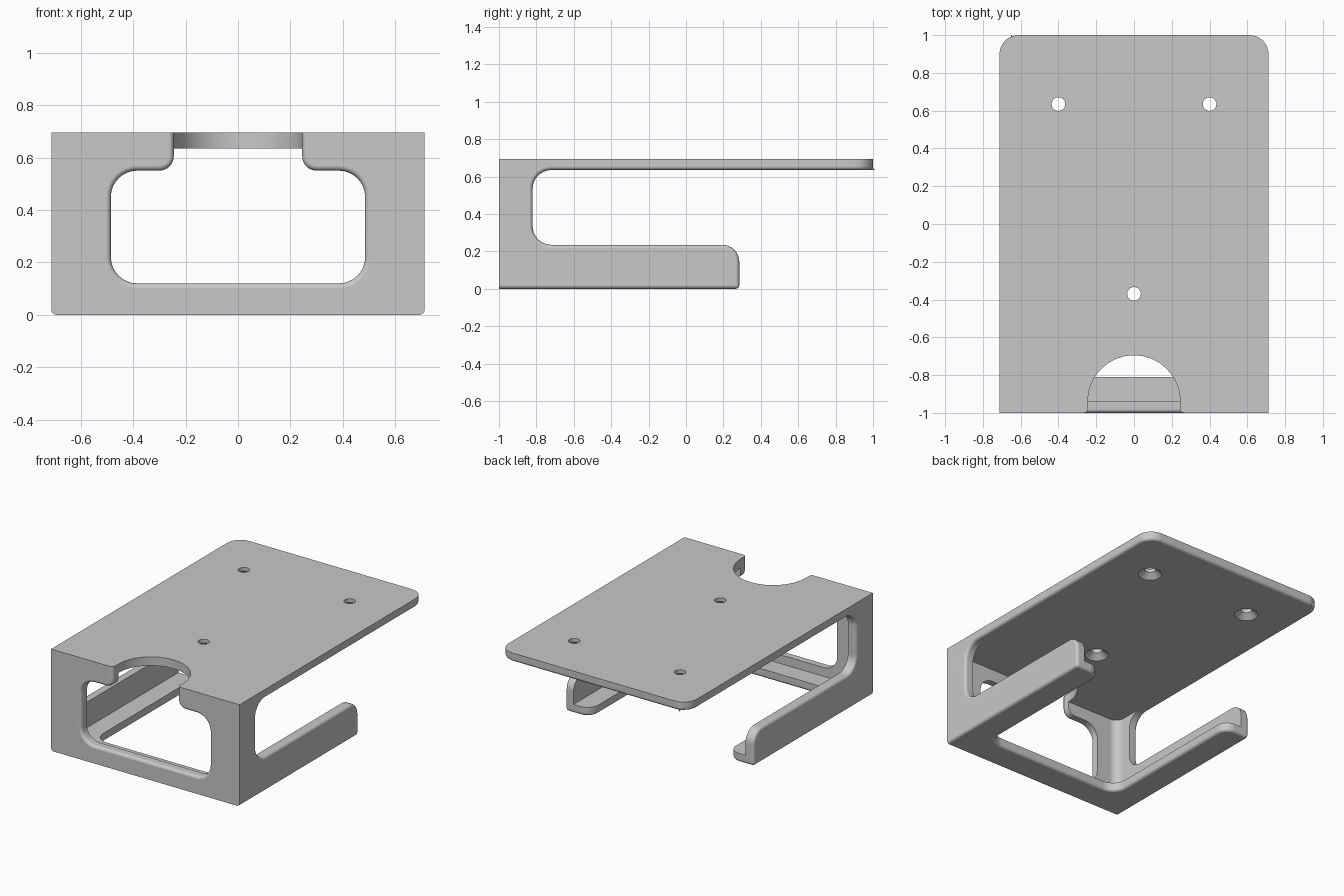
import bpy
import bmesh
from math import cos, sin, pi, radians
from mathutils import Matrix, Vector

cube = bpy.data.objects.get("Cube")
if cube:
    bpy.data.objects.remove(cube, do_unlink=True)

HALF_W, HEIGHT, UNDERSIDE = 0.712, 0.695, 0.635
ARM_TOP, ARM_END = 0.235, 0.285
SLOT = 0.245


def rounded(corners, steps=8):
    """Outline from right-angled corners (a, b, radius)."""
    out = []
    for i, (a, b, r) in enumerate(corners):
        p = Vector((a, b))
        if not r:
            out.append(p)
            continue
        to_prev = (Vector(corners[i - 1][:2]) - p).normalized()
        to_next = (Vector(corners[(i + 1) % len(corners)][:2]) - p).normalized()
        centre = p + (to_prev + to_next) * r
        for k in range(steps + 1):
            t = pi / 2 * k / steps
            out.append(centre - to_next * r * cos(t) - to_prev * r * sin(t))
    return out


def to_object(bm, name):
    bmesh.ops.remove_doubles(bm, verts=bm.verts[:], dist=1e-5)
    bmesh.ops.recalc_face_normals(bm, faces=bm.faces[:])
    mesh = bpy.data.meshes.new(name)
    bm.to_mesh(mesh)
    bm.free()
    obj = bpy.data.objects.new(name, mesh)
    bpy.context.collection.objects.link(obj)
    return obj


def prism(name, corners, axis, lo, hi):
    """Extrude a rounded outline along an axis from lo to hi."""
    place = {"x": lambda p, d: (d, p.x, p.y),
             "y": lambda p, d: (p.x, d, p.y),
             "z": lambda p, d: (p.x, p.y, d)}[axis]
    bm = bmesh.new()
    pts = rounded(corners)
    pts = [p for i, p in enumerate(pts) if (p - pts[i - 1]).length > 1e-5]
    face = bm.faces.new([bm.verts.new(place(p, lo)) for p in pts])
    geom = bmesh.ops.extrude_face_region(bm, geom=[face])["geom"]
    shift = Vector(place(Vector((0, 0)), hi - lo))
    bmesh.ops.translate(bm, vec=shift, verts=[v for v in geom if isinstance(v, bmesh.types.BMVert)])
    return to_object(bm, name)


def cone(name, x, y, lo, hi, r1, r2):
    bm = bmesh.new()
    bmesh.ops.create_cone(bm, cap_ends=True, segments=32, radius1=r1, radius2=r2,
                          depth=hi - lo, matrix=Matrix.Translation((x, y, (lo + hi) / 2)))
    return to_object(bm, name)


# Solid block with rounded rear corners
bracket = prism("mounting_bracket", [(-HALF_W, -1, 0), (HALF_W, -1, 0),
                                     (HALF_W, 1, 0.1), (-HALF_W, 1, 0.1)], "z", 0, HEIGHT)

cutters = [
    # Side opening that leaves the top plate and the lower arms
    prism("side_cutter", [(-0.82, UNDERSIDE, 0.1), (2, UNDERSIDE, 0), (2, -1, 0),
                          (ARM_END, -1, 0), (ARM_END, ARM_TOP, 0.09),
                          (-0.82, ARM_TOP, 0.1)], "x", -1, 1),
    # Hollow between the walls
    prism("cavity_cutter", [(-0.65, -0.94, 0.06), (0.65, -0.94, 0.06),
                            (0.65, 2, 0), (-0.65, 2, 0)], "z", 0.06, UNDERSIDE),
    # Floor opening that leaves a lip along the walls
    prism("floor_cutter", [(-0.52, -0.81, 0.1), (0.52, -0.81, 0.1), (0.52, ARM_END, 0.08),
                           (0.9, ARM_END, 0), (0.9, 2, 0), (-0.9, 2, 0),
                           (-0.9, ARM_END, 0), (-0.52, ARM_END, 0.08)], "z", -0.1, 0.1),
    # Front window with a slot through the top edge
    prism("window_cutter", [(-0.485, 0.12, 0.1), (0.485, 0.12, 0.1), (0.485, 0.55, 0.1),
                            (SLOT, 0.55, 0.055), (SLOT, 1, 0), (-SLOT, 1, 0),
                            (-SLOT, 0.55, 0.055), (-0.485, 0.55, 0.1)], "y", -2, -0.93),
    # Round notch in the top plate
    prism("notch_cutter", [(-SLOT, -2, 0), (SLOT, -2, 0), (SLOT, -0.695, SLOT),
                           (-SLOT, -0.695, SLOT)], "z", 0.6, 1),
]
# Countersunk screw holes
for x, y in ((-0.4, 0.635), (0.4, 0.635), (0, -0.37)):
    cutters.append(cone("drill_cutter", x, y, 0.6, 0.8, 0.036, 0.036))
    cutters.append(cone("countersink_cutter", x, y, 0.625, 0.675, 0.087, 0.03))

bpy.context.view_layer.objects.active = bracket
for cutter in cutters:
    cutter.hide_render = True
    mod = bracket.modifiers.new("cut", "BOOLEAN")
    mod.operation = "DIFFERENCE"
    mod.solver = "EXACT"
    mod.object = cutter
    bpy.ops.object.modifier_apply(modifier=mod.name)
    bpy.data.objects.remove(cutter, do_unlink=True)


# Soften the outer rims, window and lower edges; keep top and front corners crisp
def softened(edge):
    if len(edge.link_faces) != 2 or edge.calc_face_angle_signed() < 1.2:
        return False
    both = lambda test: all(test(v.co) for v in edge.verts)
    near = lambda a, b: abs(a - b) < 1e-3
    top = both(lambda c: near(c.z, HEIGHT))
    side = both(lambda c: near(abs(c.x), HALF_W))
    front = both(lambda c: near(c.y, -1))
    base = both(lambda c: near(c.z, 0))
    rim = both(lambda c: near(c.z, UNDERSIDE) and c.y > -0.6)
    if top or (front and (side or base)):
        return False
    return side or front or base or rim


bm = bmesh.new()
bm.from_mesh(bracket.data)
bmesh.ops.remove_doubles(bm, verts=bm.verts[:], dist=1e-4)
bmesh.ops.dissolve_limit(bm, angle_limit=0.01, verts=bm.verts[:], edges=bm.edges[:])
bm.normal_update()
bmesh.ops.bevel(bm, geom=[e for e in bm.edges if softened(e)], offset=0.02,
                offset_type="OFFSET", segments=4, profile=0.5, affect="EDGES",
                clamp_overlap=False)
bm.to_mesh(bracket.data)
bm.free()

# Single grey finish
grey = bpy.data.materials.new("light_grey")
grey.use_nodes = True
colour = (0.58, 0.58, 0.58, 1)
grey.diffuse_color = colour
grey.node_tree.nodes["Principled BSDF"].inputs["Base Color"].default_value = colour
bracket.data.materials.clear()
bracket.data.materials.append(grey)

bpy.ops.object.select_all(action="DESELECT")
bracket.select_set(True)
bpy.context.view_layer.objects.active = bracket
bpy.ops.object.shade_smooth_by_angle(angle=radians(35))
weighted = bracket.modifiers.new("even_normals", "WEIGHTED_NORMAL")
weighted.keep_sharp = True
